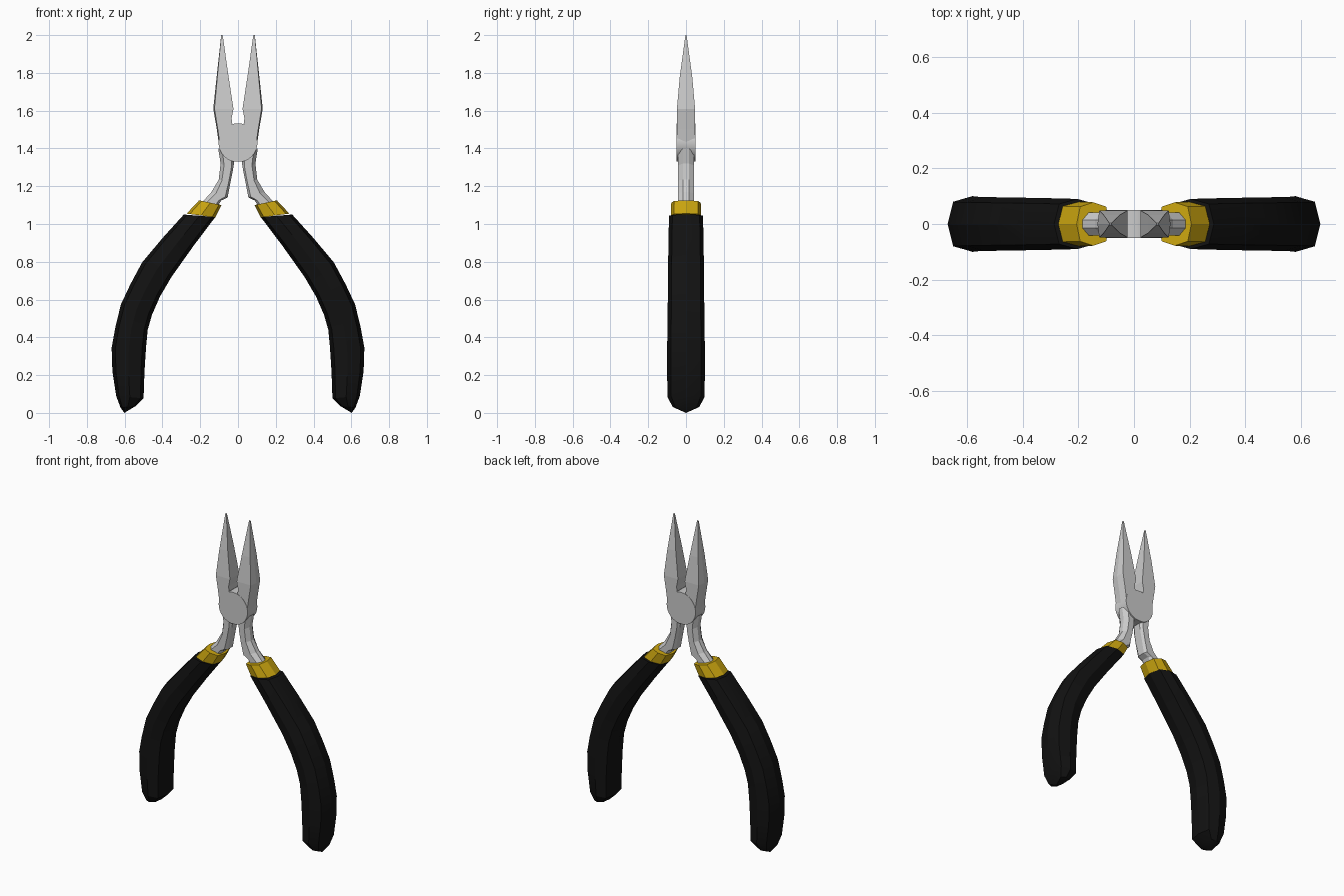
import bpy, bmesh, math
from mathutils import Vector, Matrix

if "Cube" in bpy.data.objects:
    bpy.data.objects.remove(bpy.data.objects["Cube"])


def paint(name, rgb):
    m = bpy.data.materials.new(name)
    m.diffuse_color = (*rgb, 1)
    m.use_nodes = True
    m.node_tree.nodes["Principled BSDF"].inputs["Base Color"].default_value = m.diffuse_color
    return m


BLACK = paint("black_rubber", (0.006, 0.006, 0.006))
YELLOW = paint("yellow_plastic", (0.6, 0.38, 0.005))

# cross-sections: u runs inner -> outer edge, v runs through the depth
ROUND = [(1, 0), (.78, .8), (0, 1), (-.78, .8), (-1, 0), (-.78, -.8), (0, -1), (.78, -.8)]
NECK = [(1, .35), (.45, 1), (-.7, 1), (-1, .6), (-1, -.6), (-.7, -1), (.45, -1), (1, -.35)]
JAW = [(1, 0), (.88, 1), (-1, 1), (-1, -1), (.88, -1)]


def finish(name, bm, mat=None, smooth=False):
    """Make the part and its partner turned half way round the z axis."""
    bmesh.ops.recalc_face_normals(bm, faces=bm.faces)
    for side in ("a", "b"):
        me = bpy.data.meshes.new(name)
        bm.to_mesh(me)
        if side == "b":
            me.transform(Matrix.Rotation(math.pi, 4, 'Z'))
        if mat:
            me.materials.append(mat)
        ob = bpy.data.objects.new(f"{name}_{side}", me)
        bpy.context.collection.objects.link(ob)
        if smooth:
            bpy.ops.object.select_all(action='DESELECT')
            ob.select_set(True)
            bpy.context.view_layer.objects.active = ob
            bpy.ops.object.shade_smooth_by_angle(angle=math.radians(25))
    bm.free()


def loft(name, rings, profile, mat=None, smooth=False, tip=None):
    """Each ring: outer x, outer z, inner x, inner z, half depth."""
    bm = bmesh.new()
    loops = []
    for xo, zo, xi, zi, d in rings:
        o, i = Vector((xo, 0, zo)), Vector((xi, 0, zi))
        mid, half = (o + i) / 2, (o - i) / 2
        loops.append([bm.verts.new(mid + half * u + Vector((0, v * d, 0))) for u, v in profile])
    n = len(profile)
    for a, b in zip(loops, loops[1:]):
        for k in range(n):
            bm.faces.new((a[k], a[(k + 1) % n], b[(k + 1) % n], b[k]))
    bm.faces.new(loops[0])
    if tip:
        t = bm.verts.new(tip)
        for k in range(n):
            bm.faces.new((loops[-1][k], loops[-1][(k + 1) % n], t))
    else:
        bm.faces.new(loops[-1])
    finish(name, bm, mat, smooth)


# pivot disc, half the joint thickness, cut flat at the bottom
bm = bmesh.new()
pts = []
for k in range(32):
    a = 2 * math.pi * k / 32
    pts.append((.103 * math.cos(a), max(1.33, 1.43 + .103 * math.sin(a))))
face = bm.faces.new([bm.verts.new((x, -.05, z)) for x, z in pts])
ext = bmesh.ops.extrude_face_region(bm, geom=[face])
bmesh.ops.translate(bm, vec=(0, .05, 0), verts=[v for v in ext["geom"] if isinstance(v, bmesh.types.BMVert)])
bmesh.ops.remove_doubles(bm, verts=bm.verts, dist=1e-5)
finish("pivot_disc", bm, smooth=True)

# tapered jaw
loft("jaw", [(.102, 1.43, .03, 1.53, .048), (.112, 1.50, .034, 1.56, .048),
             (.131, 1.61, .024, 1.61, .048), (.113, 1.78, .05, 1.78, .033),
             (.089, 2.0, .081, 2.0, .003)], JAW)

# steel neck between joint and grip
loft("neck", [(-.105, 1.40, -.02, 1.33, .042), (-.092, 1.32, -.026, 1.29, .042),
              (-.102, 1.235, -.04, 1.22, .042), (-.14, 1.17, -.055, 1.14, .042),
              (-.185, 1.12, -.088, 1.125, .042), (-.22, 1.06, -.12, 1.075, .042)], NECK)

# yellow collar
loft("collar", [(-.206, 1.125, -.087, 1.10, .078), (-.272, 1.055, -.12, 1.035, .08)],
     ROUND, YELLOW)

# curved rubber grip
loft("grip", [(-.287, 1.05, -.12, 1.037, .09), (-.40, .925, -.235, .885, .093),
              (-.508, .796, -.352, .72, .095), (-.57, .68, -.413, .616, .096),
              (-.62, .574, -.455, .52, .097), (-.65, .45, -.478, .44, .098),
              (-.669, .345, -.487, .345, .1), (-.665, .22, -.495, .22, .1),
              (-.645, .09, -.50, .077, .098), (-.622, .028, -.545, .034, .07)],
     ROUND, BLACK, True, tip=(-.602, 0, 0))
